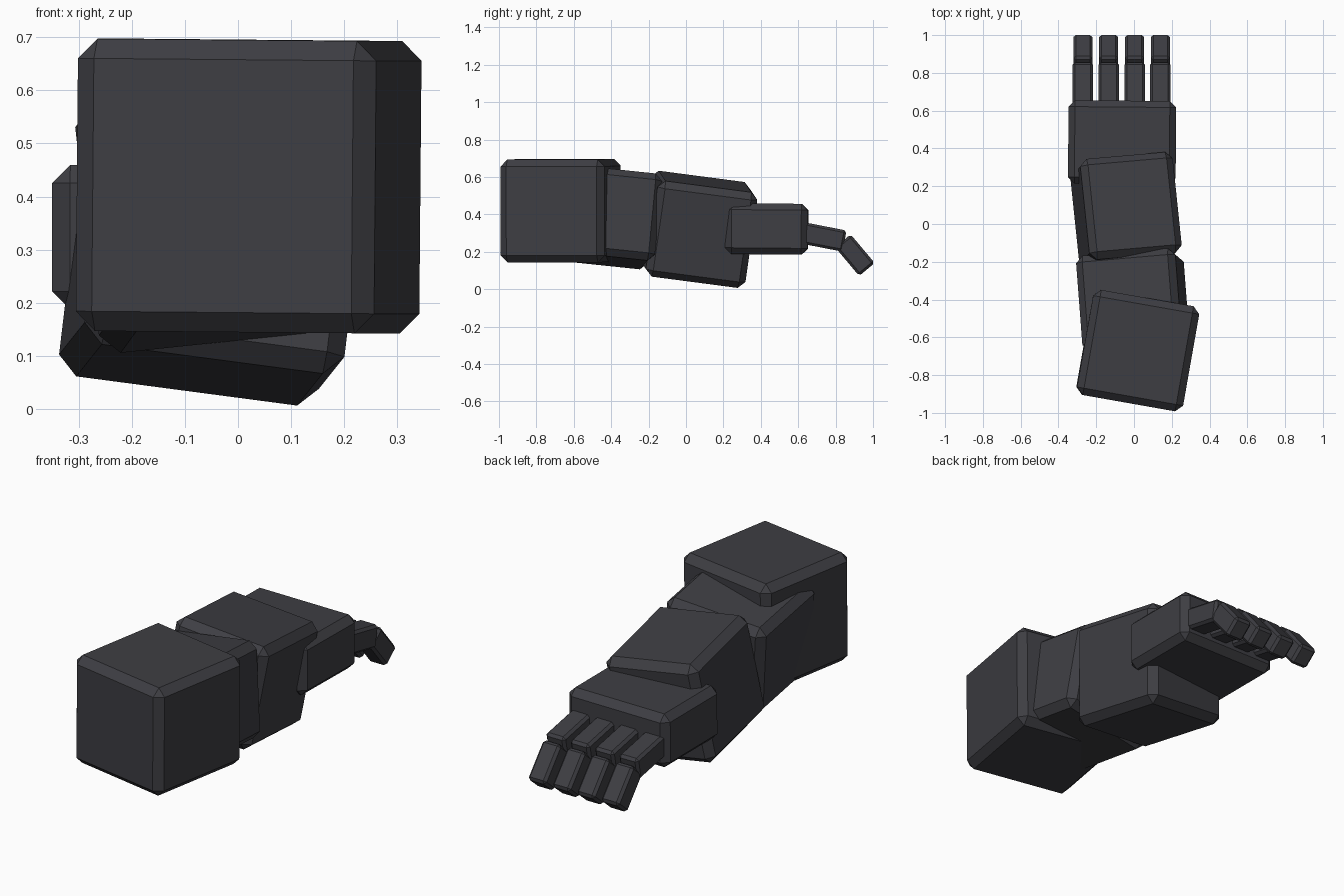
import bpy
import bmesh
from math import radians
from mathutils import Euler

cube = bpy.data.objects.get("Cube")
if cube:
    bpy.data.objects.remove(cube, do_unlink=True)

# Single dark material
dark = bpy.data.materials.new("charcoal grey")
dark.use_nodes = True
colour = (0.048, 0.048, 0.056, 1)
dark.diffuse_color = colour
dark.node_tree.nodes["Principled BSDF"].inputs["Base Color"].default_value = colour


def block(name, centre, size, tilt, chamfer):
    """Chamfered box with tilt in degrees (pitch, roll, yaw)."""
    bm = bmesh.new()
    bmesh.ops.create_cube(bm, size=1)
    bmesh.ops.scale(bm, vec=size, verts=bm.verts)
    bmesh.ops.bevel(bm, geom=bm.edges[:], offset=chamfer, segments=1,
                    affect='EDGES', profile=0.5)
    mesh = bpy.data.meshes.new(name)
    bm.to_mesh(mesh)
    bm.free()
    mesh.materials.append(dark)
    obj = bpy.data.objects.new(name, mesh)
    obj.location = centre
    obj.rotation_euler = Euler([radians(a) for a in tilt])
    bpy.context.collection.objects.link(obj)
    return obj


# Arm segments, from shoulder to hand
block("shoulder", (0.02, -0.67, 0.42), (0.57, 0.565, 0.55), (0, 0.5, -10), 0.037)
block("upper_arm", (-0.005, -0.42, 0.385), (0.53, 0.51, 0.47), (-6, -6, 5), 0.037)
block("forearm", (-0.042, 0.065, 0.32), (0.495, 0.54, 0.52), (-7.5, 7.5, 5), 0.037)
block("palm", (-0.063, 0.432, 0.322), (0.57, 0.44, 0.272), (-0.5, 0, -0.5), 0.034)

# Four fingers, each a straight base and a bent tip
for i in range(4):
    x = -0.271 + i * 0.137
    block(f"finger_base_{i + 1}", (x, 0.715, 0.283), (0.108, 0.27, 0.115),
          (-11, 0, 0), 0.013)
    block(f"finger_tip_{i + 1}", (x, 0.903, 0.182), (0.1, 0.2, 0.108),
          (-50, 0, 0), 0.013)
